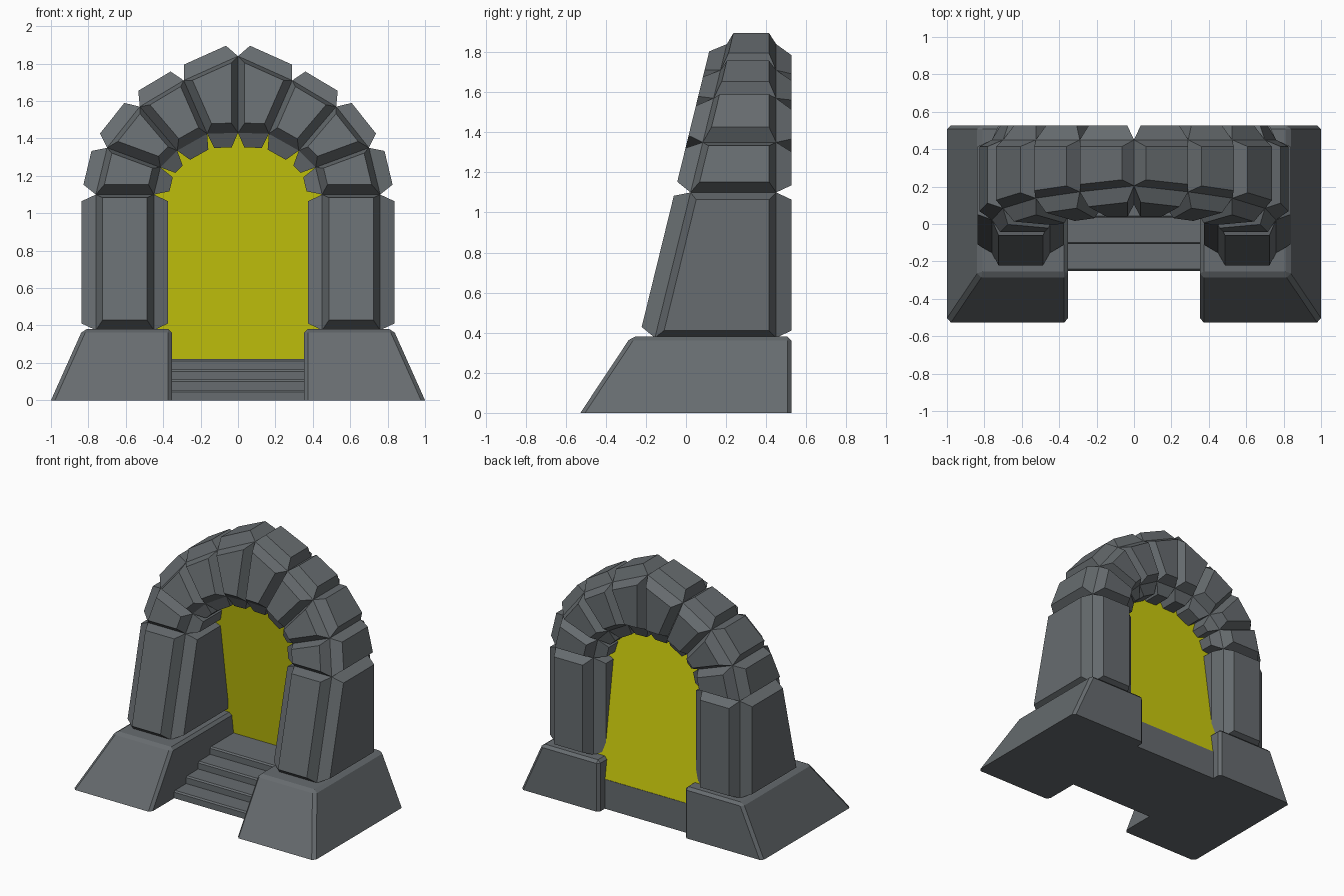
import bpy, bmesh
from mathutils import Vector

cube = bpy.data.objects.get("Cube")
if cube:
    bpy.data.objects.remove(cube, do_unlink=True)


def make_material(name, rgb):
    mat = bpy.data.materials.new(name)
    mat.use_nodes = True
    mat.diffuse_color = (*rgb, 1)
    mat.node_tree.nodes["Principled BSDF"].inputs["Base Color"].default_value = (*rgb, 1)
    return mat


stone = make_material("grey stone", (0.135, 0.15, 0.16))
glow = make_material("portal yellow", (0.6, 0.6, 0.004))


def finish(bm, name, mat):
    bmesh.ops.recalc_face_normals(bm, faces=bm.faces)
    mesh = bpy.data.meshes.new(name)
    bm.to_mesh(mesh)
    bm.free()
    mesh.materials.append(mat)
    obj = bpy.data.objects.new(name, mesh)
    bpy.context.collection.objects.link(obj)
    return obj


def loft(bm, rings):
    """Join rings of four points with quads and cap both ends."""
    loops = [[bm.verts.new(p) for p in ring] for ring in rings]
    sides = []
    for a, b in zip(loops, loops[1:]):
        for i in range(4):
            j = (i + 1) % 4
            sides.append(bm.faces.new((a[i], a[j], b[j], b[i])))
    bm.faces.new(loops[0])
    bm.faces.new(loops[-1])
    bmesh.ops.recalc_face_normals(bm, faces=bm.faces)
    return sides


# Joints between stones on the +x half: (inner x, inner z, outer x, outer z)
half = [
    (0.45, 0.375, 0.76, 0.375),
    (0.45, 1.10, 0.76, 1.10),
    (0.415, 1.245, 0.70, 1.35),
    (0.325, 1.335, 0.525, 1.57),
    (0.165, 1.425, 0.29, 1.71),
    (0.0, 1.43, 0.0, 1.84),
]
joints = half + [(-a, b, -c, d) for a, b, c, d in reversed(half[:-1])]
BACK = 0.45


def front_y(z):
    return -0.155 + 0.245 * (z - 0.375)


# Pillars and arch: a leaning core whose faces swell outwards as bevelled stones
bm = bmesh.new()
rings = [((ix, front_y(iz), iz), (ox, front_y(oz), oz), (ox, BACK, oz), (ix, BACK, iz))
         for ix, iz, ox, oz in joints]
stones = loft(bm, rings)
bmesh.ops.inset_individual(bm, faces=stones, thickness=0.036, depth=0.077,
                           use_even_offset=True)
finish(bm, "stone_arch", stone)

# Plinths: sloped on the front and outer sides, chamfered except underneath
for name, s in (("left_plinth", 1), ("right_plinth", -1)):
    bm = bmesh.new()
    loft(bm, [
        [(s * x, y, z) for x, y in ((0.353, front), (outer, front), (outer, 0.527), (0.353, 0.527))]
        for z, front, outer in ((0, -0.527, 1.0), (0.38, -0.275, 0.83))
    ])
    edges = [e for e in bm.edges if max(v.co.z for v in e.verts) > 0.1]
    bmesh.ops.bevel(bm, geom=edges, offset=0.02, segments=1, affect='EDGES')
    finish(bm, name, stone)

# Steps: a stair profile pulled across the gap between the plinths
STEPS, RISE, TREAD, SLAB_BACK = 4, 0.055, 0.142, 0.455
profile = [(SLAB_BACK, 0)]
for i in range(STEPS):
    y = -0.25 + i * TREAD
    profile += [(y, i * RISE), (y, (i + 1) * RISE)]
profile.append((SLAB_BACK, STEPS * RISE))
bm = bmesh.new()
face = bm.faces.new([bm.verts.new((-0.37, y, z)) for y, z in profile])
pulled = bmesh.ops.extrude_face_region(bm, geom=[face])["geom"]
bmesh.ops.translate(bm, vec=Vector((0.74, 0, 0)),
                    verts=[v for v in pulled if isinstance(v, bmesh.types.BMVert)])
bmesh.ops.recalc_face_normals(bm, faces=bm.faces)
noses = [e for e in bm.edges if abs(e.verts[0].co.x - e.verts[1].co.x) > 0.5
         and e.verts[0].co.z > 0.01 and e.verts[0].co.y < 0.4 and e.is_convex]
bmesh.ops.bevel(bm, geom=noses, offset=0.01, segments=1, affect='EDGES')
finish(bm, "steps", stone)

# Portal: one sheet leaning forward, filling the opening
bm = bmesh.new()
opening = [(0.45, 0.215)] + [(j[0], j[1]) for j in joints] + [(-0.45, 0.215)]
bm.faces.new([bm.verts.new((x, 0.452 - 0.15 * (z - 0.22), z)) for x, z in opening])
finish(bm, "portal_sheet", glow)
